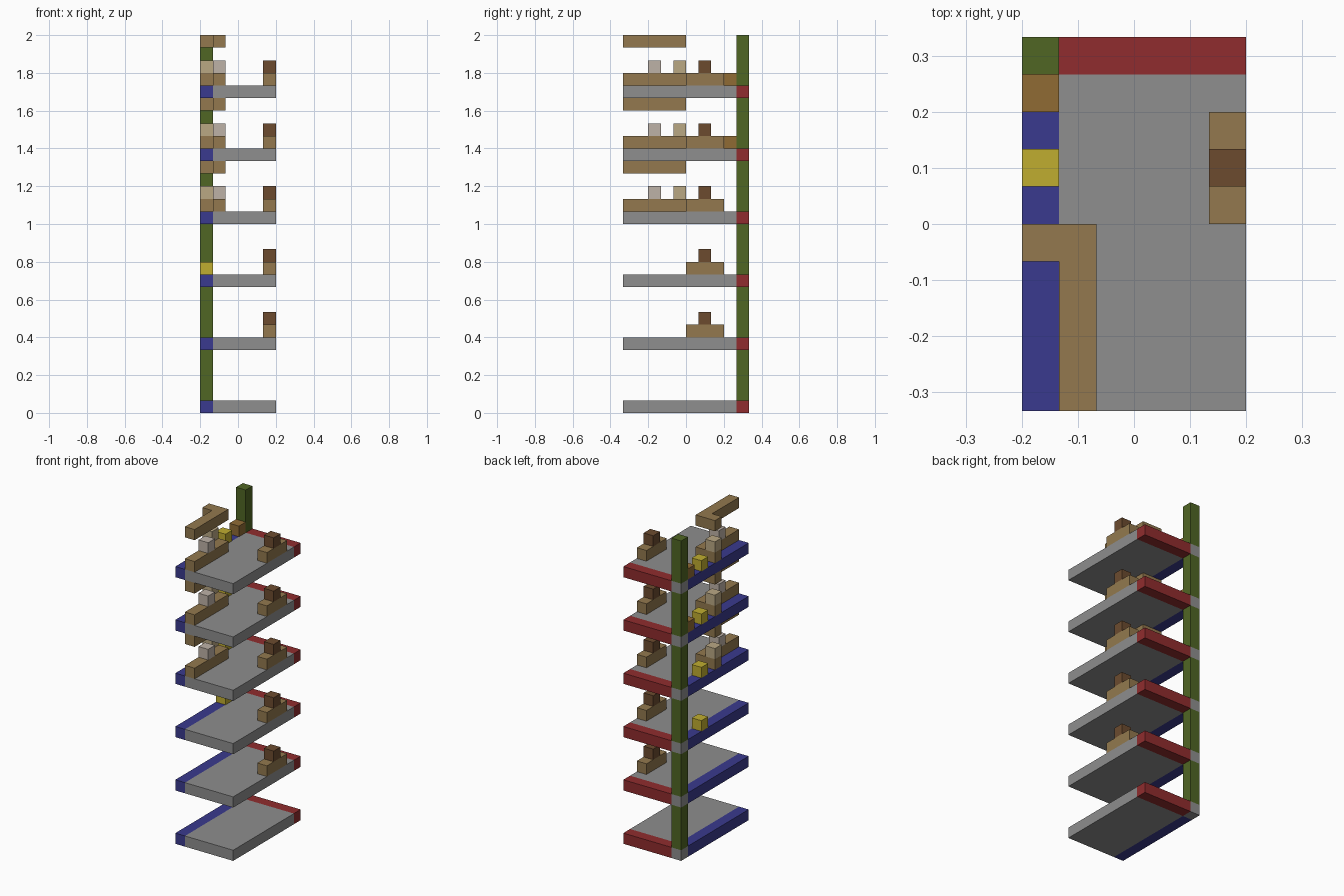
import bpy
import bmesh

if "Cube" in bpy.data.objects:
    bpy.data.objects.remove(bpy.data.objects["Cube"], do_unlink=True)

U = 2 / 30        # one block
STOREY = 5        # blocks from floor to floor


def material(name, rgb):
    """Flat material from an sRGB colour in 0-255."""
    lin = [((c / 255 + 0.055) / 1.055) ** 2.4 for c in rgb]
    mat = bpy.data.materials.new(name)
    mat.use_nodes = True
    mat.diffuse_color = (*lin, 1)
    bsdf = next(n for n in mat.node_tree.nodes if n.type == 'BSDF_PRINCIPLED')
    bsdf.inputs["Base Color"].default_value = (*lin, 1)
    return mat


GREY = material("grey", (142, 142, 142))
BLUE = material("blue", (58, 58, 142))
RED = material("red", (144, 44, 46))
GREEN = material("green", (80, 102, 36))
TAN = material("tan", (147, 121, 78))
BROWN = material("brown", (144, 107, 52))
DARK = material("dark brown", (108, 75, 47))
YELLOW = material("yellow", (192, 174, 48))
BEIGE = material("beige", (186, 168, 132))
PALE = material("pale stone", (190, 178, 167))


def prism(name, outline, base, height, mat):
    """Extrude a plan outline, given in blocks, upward from a base level."""
    bm = bmesh.new()
    verts = [bm.verts.new(((x - 3) * U, (y - 5) * U, base * U)) for x, y in outline]
    face = bm.faces.new(verts)
    ext = bmesh.ops.extrude_face_region(bm, geom=[face])
    top = [v for v in ext["geom"] if isinstance(v, bmesh.types.BMVert)]
    bmesh.ops.translate(bm, verts=top, vec=(0, 0, height * U))
    bmesh.ops.recalc_face_normals(bm, faces=bm.faces)
    mesh = bpy.data.meshes.new(name)
    bm.to_mesh(mesh)
    bm.free()
    mesh.materials.append(mat)
    obj = bpy.data.objects.new(name, mesh)
    bpy.context.collection.objects.link(obj)


def block(name, x, y, base, mat, width=1, depth=1, height=1):
    outline = [(x, y), (x + width, y), (x + width, y + depth), (x, y + depth)]
    prism(name, outline, base, height, mat)


COUNTER = [(1, 0), (2, 0), (2, 5), (0, 5), (0, 4), (1, 4)]

for level in range(6):
    z = level * STOREY

    # Floor slab with coloured borders and the corner post above it
    block("floor", 1, 0, z, GREY, width=5, depth=9)
    block("floor_corner", 0, 9, z, GREY)
    block("side_border", 0, 0, z, BLUE, depth=9)
    block("back_border", 1, 9, z, RED, width=5)
    block("corner_post", 0, 9, z + 1, GREEN, height=STOREY - 1)

    # Bench with a block on top
    if level >= 1:
        block("bench", 5, 5, z + 1, TAN, depth=3)
        block("bench_block", 5, 6, z + 2, DARK)

    # Small block on the side border
    if level >= 2:
        block("yellow_block", 0, 6, z + 1, YELLOW)

    # L-shaped counter, its two blocks and the matching canopy
    if level >= 3:
        prism("counter", COUNTER, z + 1, 1, TAN)
        block("counter_corner_block", 0, 4, z + 2, BEIGE)
        block("counter_block", 1, 2, z + 2, PALE)
        prism("canopy", COUNTER, z + 4, 1, TAN)

    # Crate beside the post
    if level >= 4:
        block("crate", 0, 8, z + 1, BROWN)
